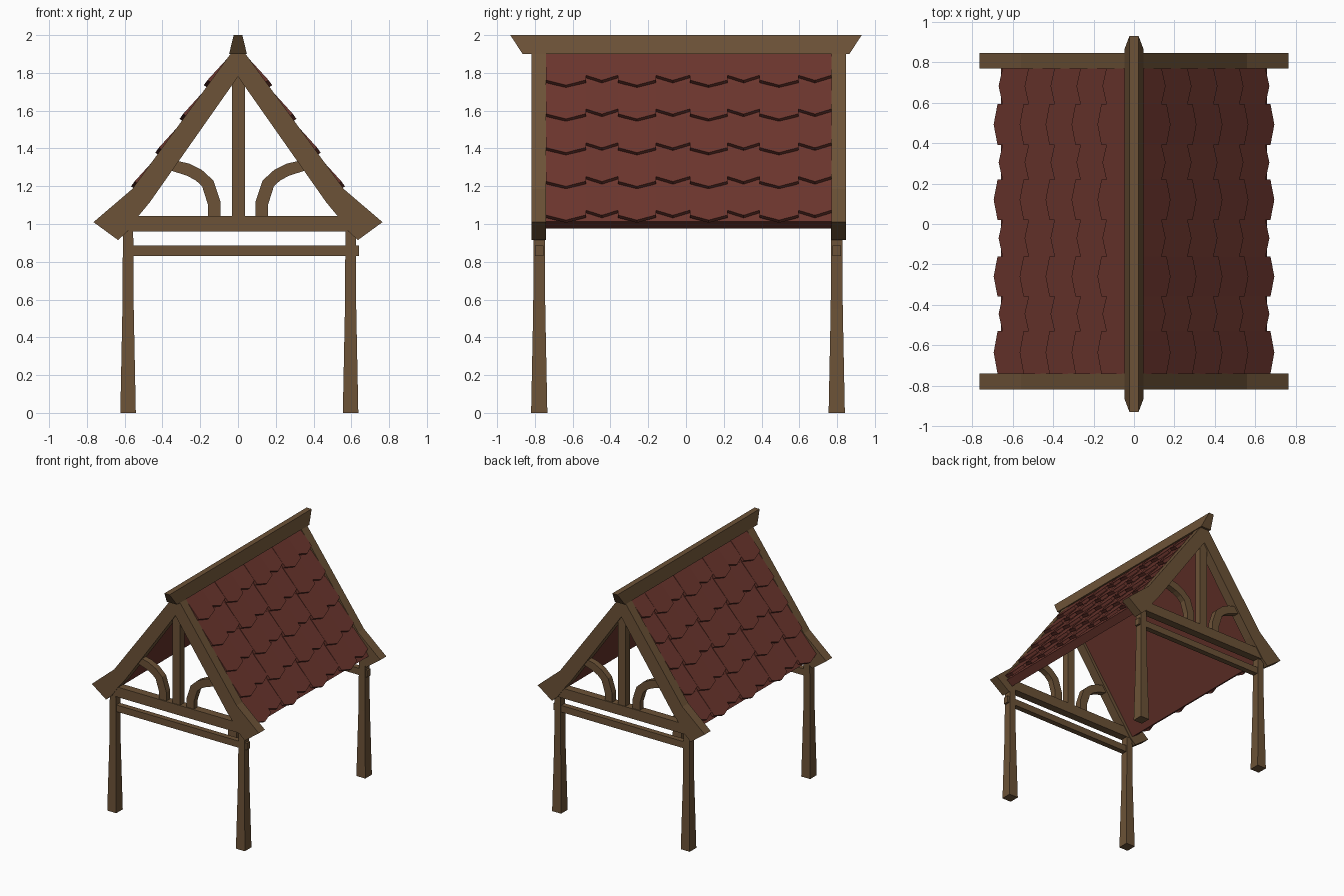
import bpy, bmesh
from mathutils import Vector

if "Cube" in bpy.data.objects:
    bpy.data.objects.remove(bpy.data.objects["Cube"])


def material(name, color):
    m = bpy.data.materials.new(name)
    m.diffuse_color = color
    m.use_nodes = True
    m.node_tree.nodes["Principled BSDF"].inputs["Base Color"].default_value = m.diffuse_color
    return m


WOOD = material("wood", (0.15, 0.085, 0.038, 1))
RED = material("red_tile", (0.15, 0.037, 0.027, 1))


def finish(name, bm, mat):
    bmesh.ops.recalc_face_normals(bm, faces=bm.faces)
    me = bpy.data.meshes.new(name)
    bm.to_mesh(me)
    bm.free()
    me.materials.append(mat)
    ob = bpy.data.objects.new(name, me)
    bpy.context.collection.objects.link(ob)
    return ob


def loft(bm, rings):
    """Closed solid through matching rings of points."""
    rows = [[bm.verts.new(p) for p in r] for r in rings]
    n = len(rows[0])
    for a, b in zip(rows, rows[1:]):
        for i in range(n):
            j = (i + 1) % n
            bm.faces.new((a[i], a[j], b[j], b[i]))
    bm.faces.new(rows[0])
    bm.faces.new(rows[-1][::-1])


def prism(name, profile, y, thick, mat=WOOD):
    """Extrude an x-z profile along y, centred on y."""
    bm = bmesh.new()
    loft(bm, [[(x, y + t, z) for x, z in profile] for t in (-thick / 2, thick / 2)])
    return finish(name, bm, mat)


def rect(x, y, z, hx, hy):
    return [(x - hx, y - hy, z), (x + hx, y - hy, z), (x + hx, y + hy, z), (x - hx, y + hy, z)]


def box_profile(x0, x1, z0, z1):
    return [(x0, z0), (x1, z0), (x1, z1), (x0, z1)]


# Half profiles of the gable timbers
rafter = [(0, 1.955), (0.56, 1.185), (0.765, 1.01), (0.635, 0.915),
          (0.585, 0.96), (0.525, 1.045), (0.467, 1.115), (0, 1.78)]
brace = [(0.092, 1.04), (0.092, 1.115), (0.13, 1.23), (0.19, 1.285), (0.26, 1.32), (0.325, 1.335),
         (0.40, 1.30), (0.36, 1.285), (0.27, 1.255), (0.225, 1.232), (0.19, 1.20), (0.16, 1.105), (0.16, 1.04)]

# Two gable frames with posts
for end, y, post_y in (("front", -0.78, -0.777), ("back", 0.808, 0.798)):
    for side, s, px in (("left", -1, -0.582), ("right", 1, 0.596)):
        prism(f"{end}_{side}_rafter", [(s * x, z) for x, z in rafter], y, 0.078)
        prism(f"{end}_{side}_curved_brace", [(s * x, z) for x, z in brace], y, 0.05)
        bm = bmesh.new()
        loft(bm, [rect(px, post_y, z, h, h + 0.002)
                  for z, h in ((0, 0.041), (0.55, 0.030), (0.99, 0.027))])
        finish(f"{end}_{side}_post", bm, WOOD)
    prism(f"{end}_tie_beam", box_profile(-0.58, 0.58, 0.96, 1.043), y, 0.066)
    prism(f"{end}_king_post", box_profile(-0.032, 0.036, 1.03, 1.81), y, 0.055)
    prism(f"{end}_lower_beam", box_profile(-0.57, 0.64, 0.83, 0.885), post_y, 0.045)

# Ridge beam, longer along its top
bm = bmesh.new()
loft(bm, [rect(0, 0, 1.9, 0.047, 0.865), rect(0, 0, 2.0, 0.023, 0.93)])
finish("ridge_beam", bm, WOOD)

# Roof slopes: u runs down the slope, w is the height above the rafter plane
DOWN, NORMAL = Vector((0.584, 0, -0.812)), Vector((0.812, 0, 0.584))


def on_roof(s, u, y, w):
    p = Vector((0, 0, 1.9625)) + DOWN * u + NORMAL * w
    return (s * p.x, y, p.z)


SEAMS = [-0.742, -0.53, -0.36, -0.16, 0.02, 0.22, 0.39, 0.595, 0.77]
for side, s in (("left", -1), ("right", 1)):
    # Board under the tiles
    bm = bmesh.new()
    loft(bm, [[on_roof(s, u, y, w) for u, w in ((0.03, -0.02), (1.155, -0.02), (1.155, -0.085), (0.12, -0.085))]
              for y in (-0.745, 0.772)])
    finish(f"{side}_roof_board", bm, RED)

    # Overlapping pointed tiles, wide ones sitting a little prouder and lower
    bm = bmesh.new()
    for row in range(5):
        for col, (y0, y1) in enumerate(zip(SEAMS, SEAMS[1:])):
            wide = col % 2 == 0
            tip = 1.17 - 0.22 * row - (0 if wide else 0.035)
            lift = 0.014 if wide else 0.009
            top = max(1.17 - 0.22 * row - 0.26, 0.04)
            outline = [(top, y0, lift - 0.026), (tip - 0.033, y0, lift), (tip, (y0 + y1) / 2, lift),
                       (tip - 0.033, y1, lift), (top, y1, lift - 0.026)]
            loft(bm, [[on_roof(s, u, y, w - t) for u, y, w in outline] for t in (0, 0.024)])
    finish(f"{side}_roof_tiles", bm, RED)
